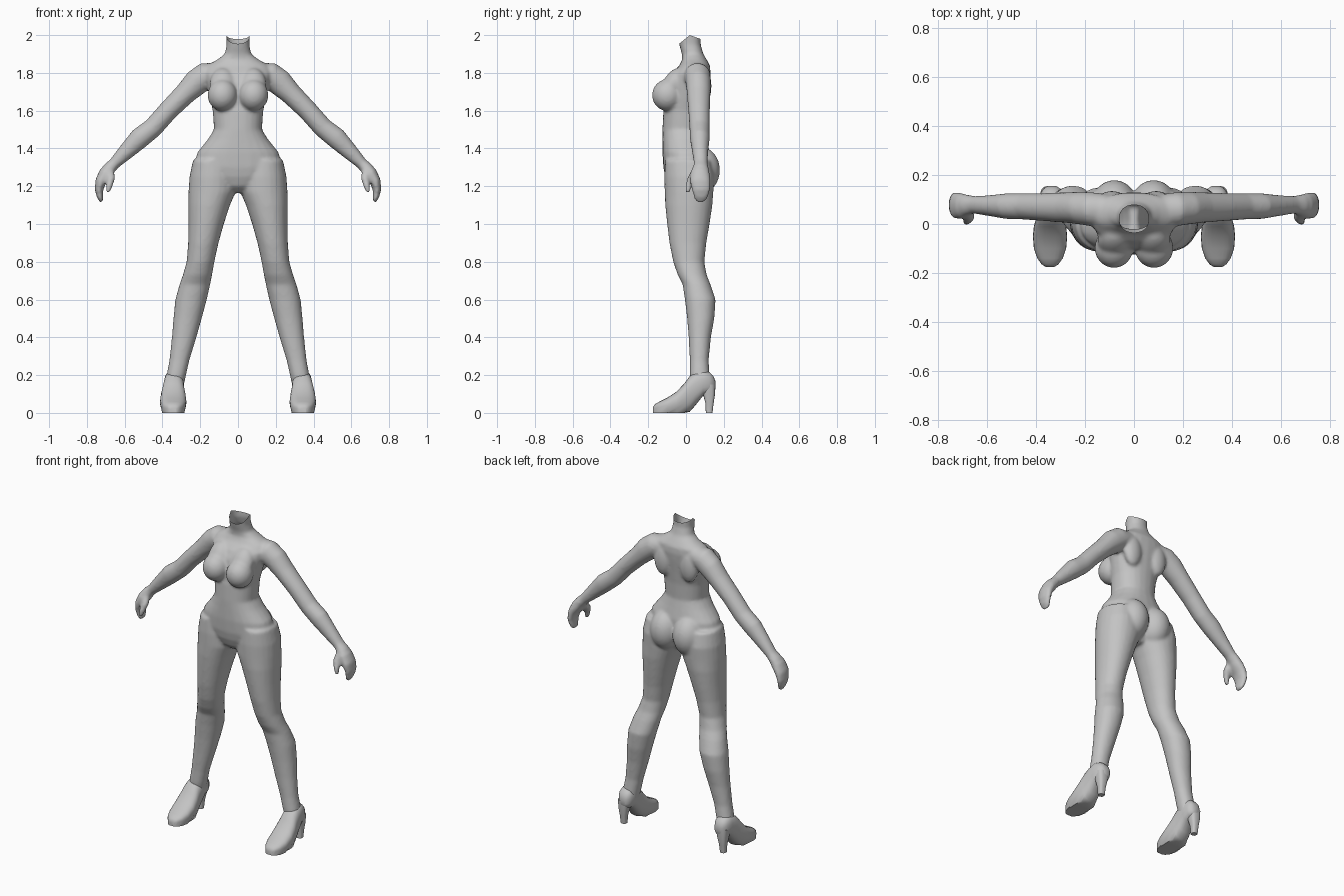
import bpy, bmesh, math
from mathutils import Vector, Matrix

grey = bpy.data.materials.new("body grey")
grey.diffuse_color = (0.55, 0.55, 0.55, 1)


def loft(bm, rings, n=24, power=1.0):
    """Closed tube through rings given as (centre, half axis u, half axis v)."""
    def sp(t):
        return math.copysign(abs(t) ** power, t)
    loops = []
    for c, u, v in rings:
        c, u, v = Vector(c), Vector(u), Vector(v)
        angles = [2 * math.pi * i / n for i in range(n)]
        loops.append([bm.verts.new(c + u * sp(math.cos(a)) + v * sp(math.sin(a))) for a in angles])
    faces = [bm.faces.new(loops[0]), bm.faces.new(loops[-1][::-1])]
    for a, b in zip(loops, loops[1:]):
        for i in range(n):
            j = (i + 1) % n
            faces.append(bm.faces.new((a[i], b[i], b[j], a[j])))
    bmesh.ops.recalc_face_normals(bm, faces=faces)


def upright(bm, sections, s=1, power=1.0):
    """Loft of level sections: z, x0, x1, y0, y1."""
    loft(bm, [((s * (x0 + x1) / 2, (y0 + y1) / 2, z), ((x1 - x0) / 2, 0, 0), (0, (y1 - y0) / 2, 0))
              for z, x0, x1, y0, y1 in sections], power=power)


def limb(bm, path, s=1):
    """Loft along a path in x and z: x, z, in-plane radius, y0, y1."""
    rings = []
    for i, (x, z, r, y0, y1) in enumerate(path):
        a, b = path[max(i - 1, 0)], path[min(i + 1, len(path) - 1)]
        d = Vector((b[0] - a[0], 0, b[1] - a[1])).normalized()
        rings.append(((s * x, (y0 + y1) / 2, z), (-s * d.z * r, 0, d.x * r), (0, (y1 - y0) / 2, 0)))
    loft(bm, rings, 20)


def ball(bm, centre, radii, tilt=0):
    m = Matrix.Translation(centre) @ Matrix.Rotation(tilt, 4, 'X') @ Matrix.Diagonal((*radii, 1))
    bmesh.ops.create_uvsphere(bm, u_segments=24, v_segments=16, radius=1, matrix=m)


def finish(bm, name):
    me = bpy.data.meshes.new(name)
    bm.to_mesh(me)
    bm.free()
    ob = bpy.data.objects.new(name, me)
    bpy.context.collection.objects.link(ob)
    me.materials.append(grey)
    bpy.ops.object.select_all(action='DESELECT')
    ob.select_set(True)
    bpy.context.view_layer.objects.active = ob
    return ob


# Torso and neck: z, half width, front y, back y
torso = [(1.165, .04, -.05, .07), (1.20, .12, -.09, .09), (1.25, .20, -.11, .11), (1.30, .238, -.12, .125),
         (1.38, .215, -.125, .125), (1.45, .158, -.125, .11), (1.50, .127, -.125, .10), (1.60, .134, -.12, .105),
         (1.68, .152, -.105, .115), (1.75, .166, -.10, .125), (1.80, .18, -.072, .13), (1.84, .165, -.035, .127),
         (1.87, .11, -.02, .11), (1.90, .07, -.022, .092), (1.95, .06, -.036, .078), (2.05, .066, -.055, .08)]
bm = bmesh.new()
upright(bm, [(z, -w, w, y0, y1) for z, w, y0, y1 in torso], power=.9)

# Legs: z, inner x, outer x, front y, back y
leg = [(1.34, .03, .238, -.11, .13), (1.25, .01, .257, -.115, .15), (1.17, .012, .262, -.113, .145),
       (1.10, .042, .263, -.11, .14), (1.00, .075, .262, -.10, .125), (.90, .103, .264, -.088, .108),
       (.80, .125, .272, -.068, .097), (.73, .137, .292, -.044, .11), (.68, .147, .31, -.018, .13),
       (.60, .165, .332, -.006, .157), (.50, .192, .342, .006, .15), (.40, .22, .35, .014, .132),
       (.28, .257, .363, .02, .12), (.20, .275, .378, .02, .125), (.13, .29, .385, .03, .13)]
# Arms: x, z, radius, front y, back y
arm = [(.10, 1.80, .055, .0, .12), (.17, 1.785, .072, -.01, .13), (.22, 1.75, .07, -.002, .132),
       (.28, 1.69, .058, .005, .13), (.37, 1.60, .053, .012, .126), (.45, 1.51, .053, .018, .126),
       (.52, 1.455, .056, .02, .126), (.59, 1.385, .044, .032, .118), (.655, 1.32, .031, .042, .115),
       (.69, 1.285, .035, .03, .122)]
hand = [(.67, 1.305, .03, .04, .115), (.70, 1.27, .036, .022, .126), (.727, 1.225, .03, .02, .13),
        (.736, 1.18, .022, .03, .128), (.731, 1.145, .017, .04, .118), (.722, 1.118, .010, .05, .105)]
thumb = [(.685, 1.285, .025, .03, .07), (.672, 1.245, .024, .008, .055), (.682, 1.20, .017, -.005, .032),
         (.69, 1.165, .011, -.002, .02)]
for s in (1, -1):
    upright(bm, leg, s, .95)
    limb(bm, arm, s)
    limb(bm, hand, s)
    limb(bm, thumb, s)
    # Breasts and buttocks
    ball(bm, (s * .082, -.098, 1.682), (.079, .082, .084))
    ball(bm, (s * .08, -.07, 1.735), (.07, .055, .10), -.5)
    ball(bm, (s * .08, .075, 1.285), (.095, .105, .125))
    # Shoulder blades
    ball(bm, (s * .09, .095, 1.73), (.06, .04, .10))

# Blend the parts into one skin
body = finish(bm, "body")
mod = body.modifiers.new("blend", 'REMESH')
mod.mode = 'VOXEL'
mod.voxel_size = .009
mod = body.modifiers.new("soften", 'SMOOTH')
mod.factor = .5
mod.iterations = 7
for name in ("blend", "soften"):
    bpy.ops.object.modifier_apply(modifier=name)

# Open slanted neck rim
bm = bmesh.new()
bm.from_mesh(body.data)
for no in ((0, -.045, .055), (0, .02, .055)):
    bmesh.ops.bisect_plane(bm, geom=bm.verts[:] + bm.edges[:] + bm.faces[:],
                           plane_co=(0, .02, 2), plane_no=no, clear_outer=True)
bm.to_mesh(body.data)
bm.free()
bpy.ops.object.shade_smooth()

# Shoes: y, half width, bottom z, top z
shoe = [(-.175, .018, 0, .03), (-.165, .034, 0, .046), (-.14, .052, 0, .06), (-.10, .066, 0, .08),
        (-.05, .07, 0, .112), (-.01, .066, 0, .155), (.02, .059, .006, .195), (.05, .055, .04, .215),
        (.09, .052, .09, .225), (.125, .046, .10, .215), (.145, .034, .11, .195), (.155, .018, .125, .17)]
heel = [(0, .33, .366, .105, .14), (.05, .326, .37, .103, .146), (.10, .314, .378, .09, .154),
        (.15, .305, .382, .08, .155)]
for s, side in ((1, "left"), (-1, "right")):
    bm = bmesh.new()
    rings = []
    for y, w, z0, z1 in shoe:
        rings.append(((s * (.343 - max(y, 0) * .05), y, (z0 + z1) / 2), (w, 0, 0), (0, 0, (z1 - z0) / 2)))
    loft(bm, rings, 24, .8)
    # Flat sole with a wide tread
    for v in bm.verts:
        if v.co.y < .01 and v.co.z < .02:
            v.co.z = 0
    upright(bm, heel, s, .7)
    finish(bm, side + "_shoe")
    bpy.ops.object.shade_smooth_by_angle(angle=math.radians(50))
